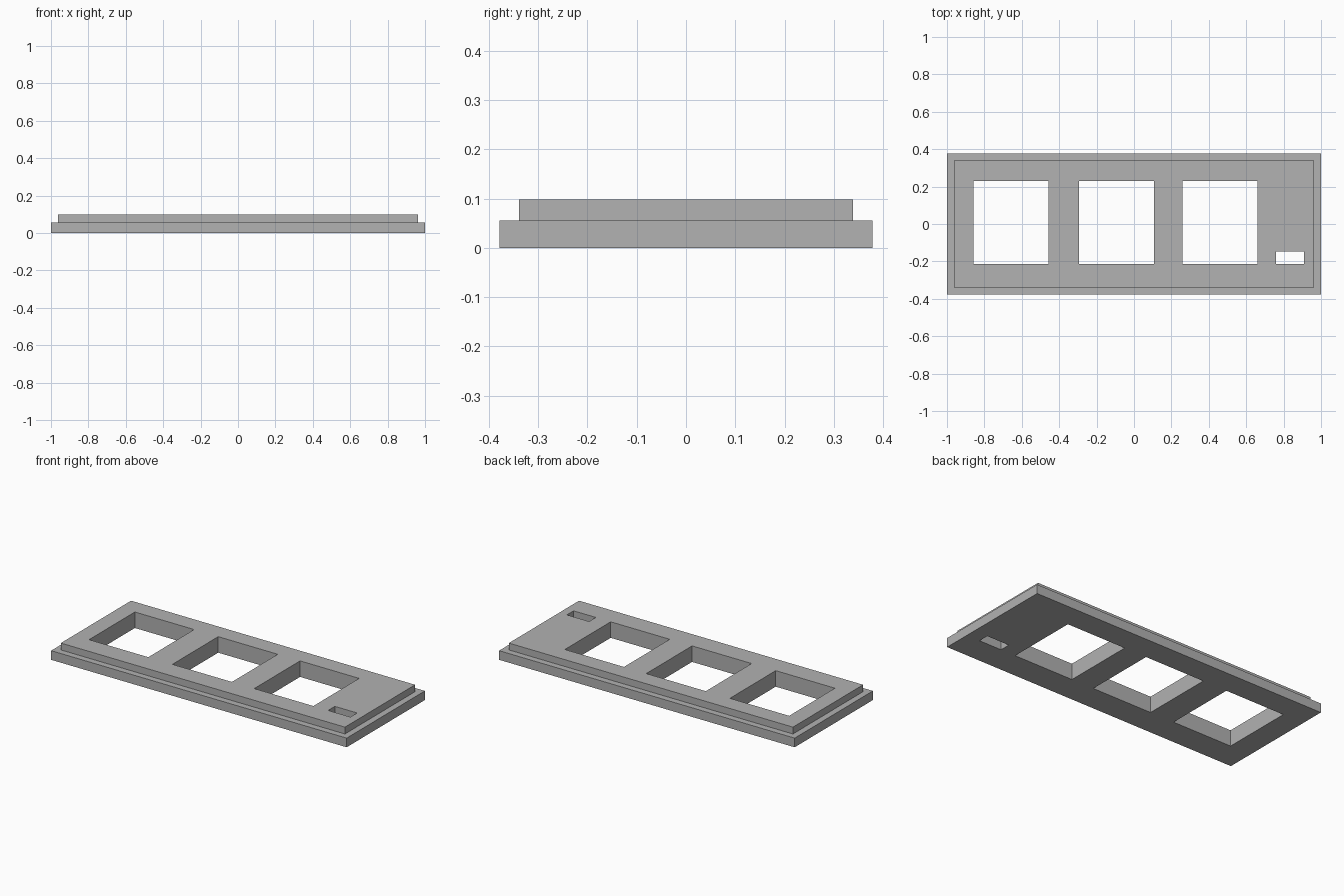
import bpy
import bmesh
from mathutils import Matrix, Vector

cube = bpy.data.objects.get("Cube")
if cube:
    bpy.data.objects.remove(cube, do_unlink=True)

BASE_HEIGHT, TOP_HEIGHT = 0.056, 0.098

grey = bpy.data.materials.new("plain grey")
grey.use_nodes = True
grey.diffuse_color = (0.445, 0.445, 0.445, 1)
grey.node_tree.nodes["Principled BSDF"].inputs["Base Color"].default_value = grey.diffuse_color


def add_box(bm, low, high):
    """Add a box spanning two opposite corners."""
    low, high = Vector(low), Vector(high)
    matrix = Matrix.Translation((low + high) / 2) @ Matrix.Diagonal((*(high - low), 1))
    bmesh.ops.create_cube(bm, size=1, matrix=matrix)


def make_object(name, bm):
    bm.normal_update()
    mesh = bpy.data.meshes.new(name)
    bm.to_mesh(mesh)
    bm.free()
    mesh.materials.append(grey)
    obj = bpy.data.objects.new(name, mesh)
    bpy.context.collection.objects.link(obj)
    return obj


# Stepped plate: wide base with an inset raised tier
bm = bmesh.new()
add_box(bm, (-1, -0.378, 0), (1, 0.378, BASE_HEIGHT))
bm.normal_update()
top = max(bm.faces, key=lambda f: f.calc_center_median().z)
bmesh.ops.inset_region(bm, faces=[top], thickness=0.055)
tier = bmesh.ops.extrude_face_region(bm, geom=[top])["geom"]
bmesh.ops.delete(bm, geom=[top], context="FACES_ONLY")
for vert in (g for g in tier if isinstance(g, bmesh.types.BMVert)):
    vert.co.z = TOP_HEIGHT
bmesh.ops.recalc_face_normals(bm, faces=bm.faces)
plate = make_object("frame_plate", bm)

# Cutters: three large windows and one small slot
bm = bmesh.new()
for left, right in ((-0.859, -0.458), (-0.295, 0.108), (0.259, 0.659)):
    add_box(bm, (left, -0.213, -0.1), (right, 0.23, 0.2))
add_box(bm, (0.759, -0.213, -0.1), (0.91, -0.148, 0.2))
cutter = make_object("opening_cutter", bm)
cutter.hide_render = True

# Cut the openings right through, then drop the helper
cut = plate.modifiers.new("openings", "BOOLEAN")
cut.operation = "DIFFERENCE"
cut.solver = "EXACT"
cut.object = cutter
bpy.context.view_layer.objects.active = plate
bpy.ops.object.modifier_apply(modifier=cut.name)
bpy.data.objects.remove(cutter, do_unlink=True)
